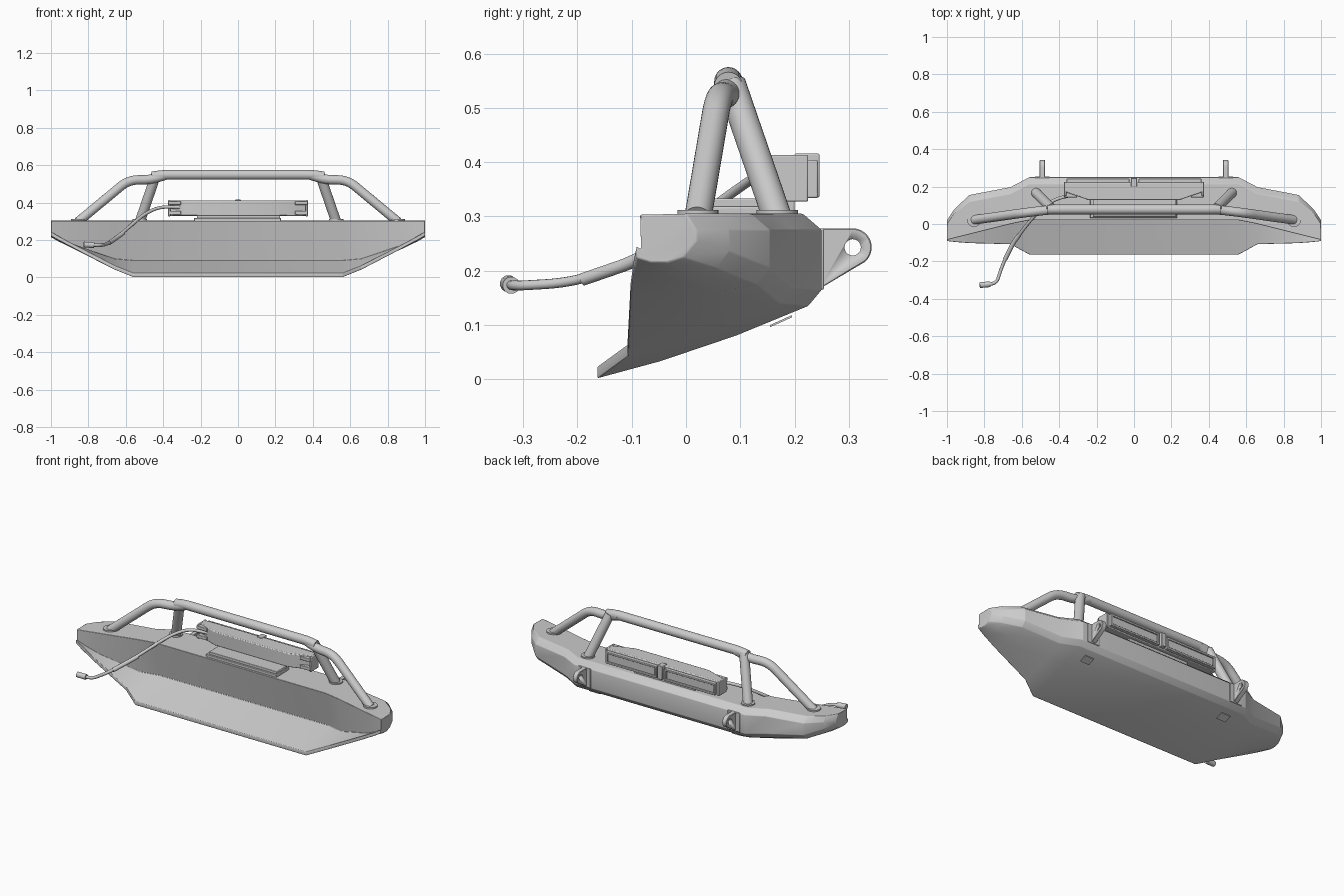
import bpy, bmesh, math
from mathutils import Vector

if "Cube" in bpy.data.objects:
    bpy.data.objects.remove(bpy.data.objects["Cube"])


def finish(name, bm, bevel=0.0, segs=2, angle=35):
    bmesh.ops.recalc_face_normals(bm, faces=bm.faces[:])
    me = bpy.data.meshes.new(name)
    bm.to_mesh(me)
    bm.free()
    ob = bpy.data.objects.new(name, me)
    bpy.context.collection.objects.link(ob)
    if bevel:
        m = ob.modifiers.new("bevel", 'BEVEL')
        m.width, m.segments = bevel, segs
        m.limit_method, m.angle_limit = 'ANGLE', math.radians(25)
    bpy.ops.object.select_all(action='DESELECT')
    ob.select_set(True)
    bpy.context.view_layer.objects.active = ob
    bpy.ops.object.shade_smooth_by_angle(angle=math.radians(angle))
    return ob


def loft(name, rings, bevel=0.0, segs=2):
    bm = bmesh.new()
    vs = [[bm.verts.new(p) for p in r] for r in rings]
    n = len(vs[0])
    for a, b in zip(vs, vs[1:]):
        for i in range(n):
            j = (i + 1) % n
            bm.faces.new((a[i], a[j], b[j], b[i]))
    bm.faces.new(vs[0])
    bm.faces.new(vs[-1])
    return finish(name, bm, bevel, segs)


def box(name, x0, x1, y0, y1, z0, z1, bevel=0.003):
    return loft(name, [[(x, y0, z0), (x, y1, z0), (x, y1, z1), (x, y0, z1)]
                       for x in (x0, x1)], bevel)


def rounded(pts, r):
    """Replace every inner corner of a path with a smooth arc."""
    pts = [Vector(p) for p in pts]
    out = [pts[0]]
    for a, b, c in zip(pts, pts[1:], pts[2:]):
        d = min(r, (a - b).length * .48, (c - b).length * .48)
        p, q = b + (a - b).normalized() * d, b + (c - b).normalized() * d
        for k in range(8):
            t = k / 7
            out.append(p * (1 - t) ** 2 + b * 2 * t * (1 - t) + q * t * t)
    return out + [pts[-1]]


def tube(name, pts, radius, corner=0.08, sides=24):
    path = rounded(pts, corner)
    rings = []
    u = None
    for i, p in enumerate(path):
        t = (path[min(i + 1, len(path) - 1)] - path[max(i - 1, 0)]).normalized()
        u = t.orthogonal() if u is None else u - t * u.dot(t)
        u.normalize()
        v = t.cross(u)
        rings.append([p + (u * math.cos(a) + v * math.sin(a)) * radius
                      for a in (math.tau * k / sides for k in range(sides))])
    return loft(name, rings)


# Bumper body: box section with a projecting lower lip, tapering to the wings
def section(x, top_rear, front, low_rear, z_rear, z_front):
    c = .035 if abs(x) < .9 else .02
    by, bz = front - .025, z_front - .03

    def floor(t):
        return (low_rear + (by - low_rear) * t,
                z_rear + (bz - z_rear) * t - .04 * t * (1 - t))
    wy = top_rear + .25 * (top_rear - low_rear)
    wz = floor((wy - low_rear) / (by - low_rear))[1] + .02
    prof = [(top_rear, .303), (front - c, .305), (front, .275), (front, z_front),
            (by, bz), floor(.66), floor(.3), (low_rear, z_rear),
            (low_rear, z_rear + .022), (wy, wz)]
    return [(x, y, z) for y, z in prof]


half = [(.56, .02, .25, -.163, .002, .165),
        (.66, .0, .197, -.108, .042, .17),
        (.88, -.055, .155, -.102, .157, .205),
        (.96, -.075, .08, -.096, .2, .235),
        (1.0, -.085, .02, -.091, .224, .255)]
stations = [(-s[0],) + s[1:] for s in reversed(half)] + half
loft("bumper_body", [section(*s) for s in stations], bevel=.008)

# Bull bar: central rail, side hoops, forward legs and weld collars
tube("top_rail", [(-.46, .078, .54), (-.4, .078, .549), (.4, .078, .549), (.46, .078, .54)], .026)
for s, side in ((-1, "left"), (1, "right")):
    foot = Vector((s * .855, .022, .298))
    tube("side_hoop_" + side, [foot, (s * .585, .06, .522), (s * .47, .074, .522),
                               (s * .38, .08, .549)], .025, .1)
    leg = Vector((s * .525, .168, .298))
    tube("front_leg_" + side, [leg, (s * .44, .083, .545)], .027)
    for nm, p in (("hoop_collar_", foot), ("leg_collar_", leg)):
        tube(nm + side, [p, p + Vector((0, 0, .014))], .038)

# Recovery eyes: pierced plates on backing plates
for s, side in ((-1, "left"), (1, "right")):
    cy, cz, r, hole, n = .307, .243, .035, .015, 32
    outer = [(.245, .278)]
    outer += [(cy + r * math.cos(a), cz + r * math.sin(a))
              for a in (math.radians(90 - 140 * k / 14) for k in range(15))]
    outer += [(.245, .166)]
    eye = loft("recovery_eye_" + side, [[(s * .49 + dx, y, z) for y, z in outer]
                                        for dx in (-.014, .014)], .002, 1)
    bm = bmesh.new()
    rings = [[bm.verts.new((s * .49 + dx, cy + hole * math.cos(math.tau * k / n),
                            cz + hole * math.sin(math.tau * k / n))) for k in range(n)]
             for dx in (-.05, .05)]
    for k in range(n):
        bm.faces.new((rings[0][k], rings[0][k - 1], rings[1][k - 1], rings[1][k]))
    for ring in rings:
        bm.faces.new(ring)
    cutter = finish("eye_cutter_" + side, bm)
    cutter.hide_render = True
    cutter.hide_set(True)
    m = eye.modifiers.new("hole", 'BOOLEAN')
    m.object, m.operation = cutter, 'DIFFERENCE'
    bx = sorted((s * .45, s * .53))
    box("eye_backing_" + side, *bx, .244, .254, .165, .278)
    # Small mounting tab under the floor
    y0, y1, z0, z1 = .155, .195, .096, .114
    loft("floor_tab_" + side, [[(x, y0, z0), (x, y1, z1), (x, y1, z1 + .004), (x, y0, z0 + .004)]
                               for x in (s * .44, s * .5)])

# Light bar: tapered housing, end brackets, twin lens frames
plan = [(-.37, .222), (.37, .222), (.37, .172), (.24, .127), (-.24, .127), (-.37, .172)]
loft("light_housing", [[(x, y, z) for x, y in plan] for z in (.33, .412)], .005)
for s, side in ((-1, "left"), (1, "right")):
    xs = lambda a, b: sorted((s * a, s * b))
    for z in (.334, .392):
        box("lens_rail_" + side, *xs(.025, .36), .22, .243, z, z + .012)
    for x in (.025, .348):
        box("lens_post_" + side, *xs(x, x + .012), .22, .243, .334, .404)
    box("lens_" + side, *xs(.035, .35), .22, .236, .342, .396, .006)
    for z in (.336, .388):
        box("end_bracket_" + side, *xs(.305, .373), .142, .185, z, z + .02)
    box("bracket_plate_" + side, *xs(.362, .374), .15, .225, .327, .413)
box("centre_clip", -.016, .016, .2, .246, .335, .416)
box("light_foot", -.2, .2, .14, .2, .3, .335)

# Raised plate behind the light
box("mount_plate", -.235, .23, .032, .15, .3, .318)
box("mount_plate_cap", -.22, .225, .04, .14, .316, .333)

# Wiring lead with plug
lead = [(-.3, .16, .375), (-.42, .135, .378), (-.5, .08, .34), (-.57, 0, .28),
        (-.645, -.1, .215), (-.7, -.21, .178), (-.735, -.315, .172), (-.79, -.325, .174)]
tube("wiring_lead", lead, .009, .06, 12)
tube("lead_sleeve", [(-.615, -.06, .238), (-.645, -.1, .215), (-.69, -.19, .184)], .012, .04, 12)
tube("lead_plug", [(-.77, -.322, .173), (-.825, -.327, .176)], .016, .01, 12)
